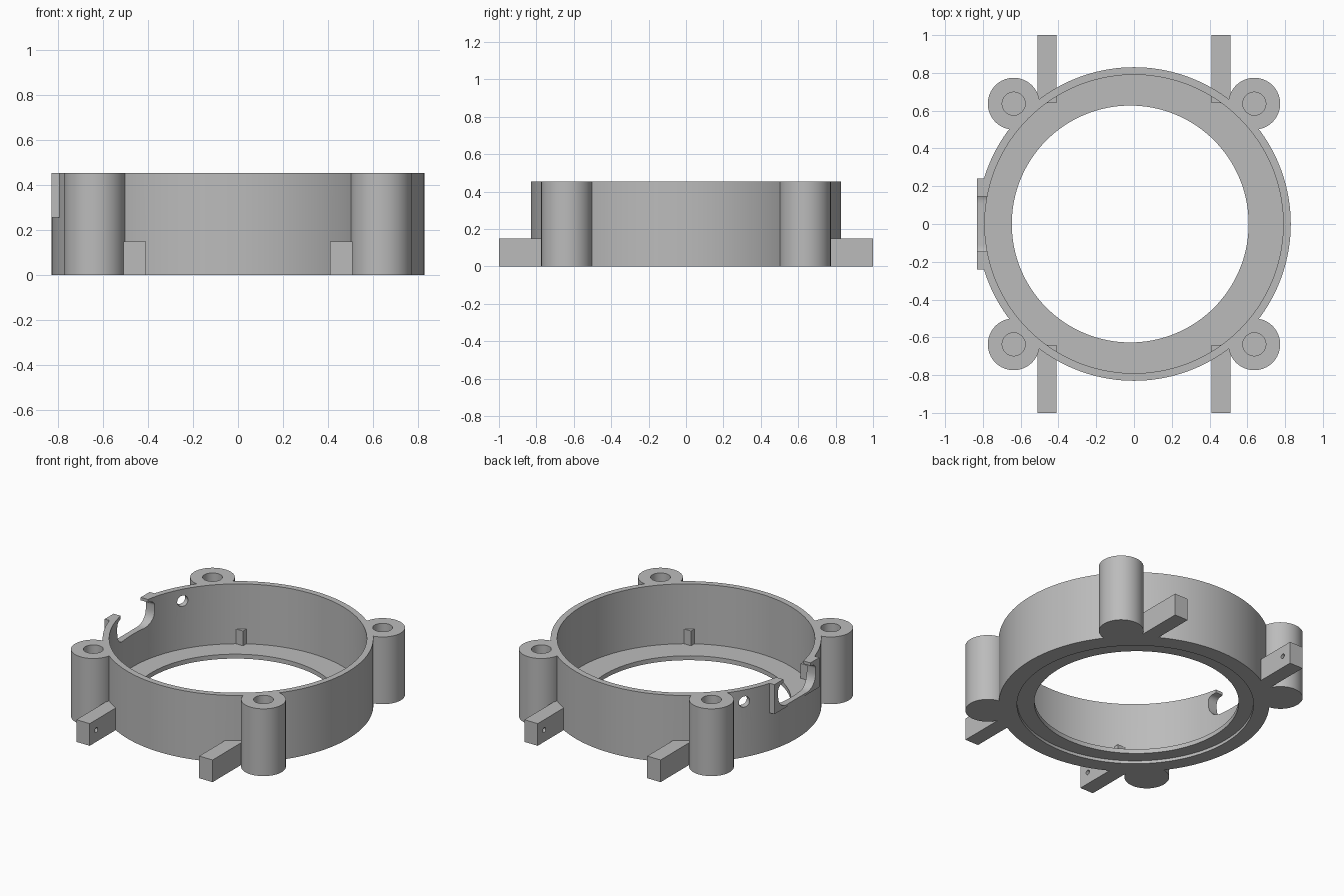
import bpy, bmesh, math
from mathutils import Matrix, Vector

if "Cube" in bpy.data.objects:
    bpy.data.objects.remove(bpy.data.objects["Cube"])

grey = bpy.data.materials.new("plain_grey")
grey.diffuse_color = (0.5, 0.5, 0.5, 1)
grey.use_nodes = True
grey.node_tree.nodes["Principled BSDF"].inputs["Base Color"].default_value = grey.diffuse_color


def finish(bm, name):
    bmesh.ops.recalc_face_normals(bm, faces=bm.faces)
    me = bpy.data.meshes.new(name)
    bm.to_mesh(me)
    bm.free()
    ob = bpy.data.objects.new(name, me)
    bpy.context.collection.objects.link(ob)
    me.materials.append(grey)
    return ob


def cylinder(name, x, y, z0, z1, r, n=48):
    bm = bmesh.new()
    bmesh.ops.create_cone(bm, cap_ends=True, segments=n, radius1=r, radius2=r, depth=z1 - z0,
                          matrix=Matrix.Translation((x, y, (z0 + z1) / 2)))
    return finish(bm, name)


def rod(name, centre, direction, r, length, n=24):
    bm = bmesh.new()
    rot = Vector(direction).to_track_quat('Z', 'Y').to_matrix().to_4x4()
    bmesh.ops.create_cone(bm, cap_ends=True, segments=n, radius1=r, radius2=r, depth=length,
                          matrix=Matrix.Translation(centre) @ rot)
    return finish(bm, name)


def box(name, lo, hi):
    bm = bmesh.new()
    lo, hi = Vector(lo), Vector(hi)
    bmesh.ops.create_cube(bm, size=1, matrix=Matrix.Translation((lo + hi) / 2) @ Matrix.Diagonal((*(hi - lo), 1)))
    return finish(bm, name)


def combine(target, tool, operation):
    mod = target.modifiers.new(operation.lower(), 'BOOLEAN')
    mod.operation, mod.solver, mod.object = operation, 'EXACT', tool
    bpy.context.view_layer.objects.active = target
    bpy.ops.object.modifier_apply(modifier=mod.name)
    bpy.data.objects.remove(tool)


def add(tool):
    combine(housing, tool, 'UNION')


def cut(tool):
    combine(housing, tool, 'DIFFERENCE')


H = 0.455
corners = [(sx, sy) for sx in (-1, 1) for sy in (-1, 1)]

# Outer drum with corner posts and the flat clip plate
housing = cylinder("ring_housing", 0, 0, 0, H, 0.83, 160)
for sx, sy in corners:
    add(cylinder("post", sx * 0.637, sy * 0.637, 0, H, 0.137, 64))
add(box("clip_plate", (-0.83, -0.24, 0.255), (-0.7, 0.24, H)))

# Hollow interior, floor opening and shallow recess underneath
cut(cylinder("interior", 0, 0, 0.05, 1, 0.79, 160))
cut(cylinder("floor_opening", -0.02, 0, -0.5, 0.5, 0.627, 128))
cut(cylinder("bottom_recess", -0.01, 0, -0.5, 0.02, 0.725, 128))

# Blind screw holes in the posts; side arms with blind pin holes on inner faces
for sx, sy in corners:
    cut(cylinder("screw_hole", sx * 0.637, sy * 0.637, 0.1, 1, 0.061, 40))
    xs, ys = sorted((sx * 0.41, sx * 0.51)), sorted((sy * 0.64, sy))
    add(box("arm", (xs[0], ys[0], 0), (xs[1], ys[1], 0.15)))
    cut(rod("pin_hole", (sx * 0.41, sy * 0.93, 0.08), (1, 0, 0), 0.016, 0.1, 16))

# Rounded cable notch with overhanging lips, cut through the clip plate
half = [(0.145, 0.6), (0.145, H - 0.02)]
for c, r, a0, a1 in (((0.165, 0.395), 0.035, 90, 0), ((0.11, 0.36), 0.09, 0, -90)):
    for i in range(9):
        a = math.radians(a0 + (a1 - a0) * i / 8)
        half.append((c[0] + r * math.cos(a), c[1] + r * math.sin(a)))
outline = half + [(-y, z) for y, z in reversed(half)]
bm = bmesh.new()
face = bm.faces.new([bm.verts.new((-1, y, z)) for y, z in outline])
ext = bmesh.ops.extrude_face_region(bm, geom=[face])
bmesh.ops.translate(bm, vec=(0.5, 0, 0), verts=[v for v in ext["geom"] if isinstance(v, bmesh.types.BMVert)])
cut(finish(bm, "cable_notch"))

# Round hole through the wall beside the notch
a = math.radians(150.5)
d = (math.cos(a), math.sin(a), 0)
cut(rod("wall_hole", (d[0] * 0.8, d[1] * 0.8, 0.375), d, 0.037, 0.3))

# Smooth round surfaces, keep edges crisp
bpy.ops.object.select_all(action='DESELECT')
housing.select_set(True)
bpy.context.view_layer.objects.active = housing
bpy.ops.object.shade_smooth_by_angle(angle=math.radians(30))
